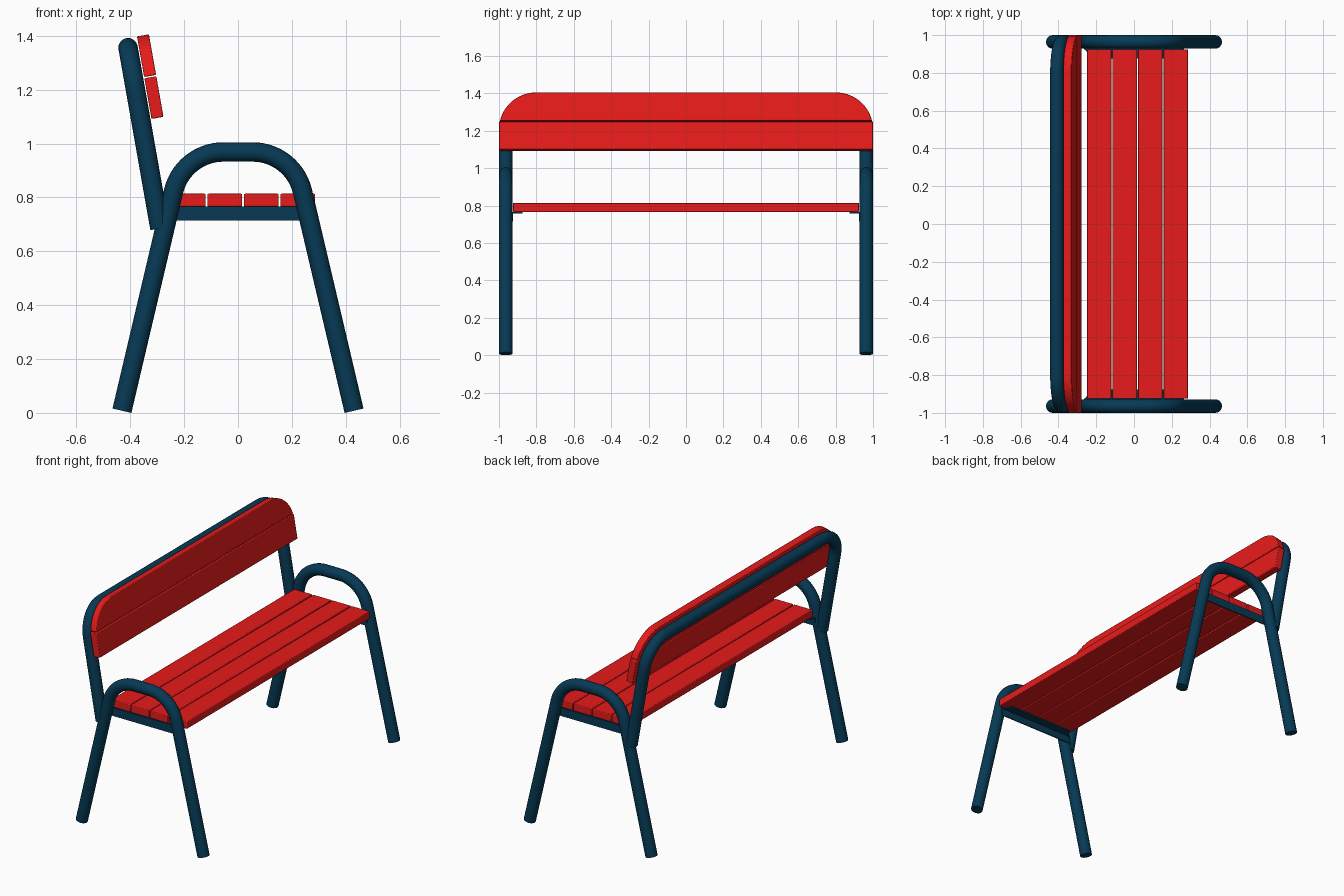
import bpy, bmesh, math
from mathutils import Vector, Matrix

if "Cube" in bpy.data.objects:
    bpy.data.objects.remove(bpy.data.objects["Cube"], do_unlink=True)


def material(name, rgb):
    m = bpy.data.materials.new(name)
    m.use_nodes = True
    m.diffuse_color = (*rgb, 1)
    m.node_tree.nodes["Principled BSDF"].inputs["Base Color"].default_value = (*rgb, 1)
    return m


RED = material("red wood", (0.80, 0.011, 0.011))
BLUE = material("dark blue steel", (0.002, 0.042, 0.09))
TUBE = 0.036          # tube radius
SIDE = 0.964          # y of the side frames
TILT = math.radians(10)
BACK_FOOT = Vector((-0.29, 0, 0.685))
# Local frame of the backrest: X across, Y up the slope, Z towards the sitter
BACK = Matrix.Translation(BACK_FOOT) @ Matrix((
    (0, -math.sin(TILT), math.cos(TILT), 0),
    (1, 0, 0, 0),
    (0, math.cos(TILT), math.sin(TILT), 0),
    (0, 0, 0, 1)))


def fillet(a, corner, b, radius, steps=14):
    """Points of an arc rounding the corner between a and b."""
    a, c, b = Vector(a), Vector(corner), Vector(b)
    da, db = (a - c).normalized(), (b - c).normalized()
    half = da.angle(db) / 2
    centre = c + (da + db).normalized() * radius / math.sin(half)
    p = (c + da * radius / math.tan(half) - centre).normalized()
    q = (c + db * radius / math.tan(half) - centre).normalized()
    return [centre + p.slerp(q, i / steps).normalized() * radius for i in range(steps + 1)]


def rounded_path(a, c1, c2, b, radius):
    return [Vector(a), *fillet(a, c1, c2, radius), *fillet(c1, c2, b, radius), Vector(b)]


def tube(name, points):
    curve = bpy.data.curves.new(name, "CURVE")
    curve.dimensions = "3D"
    curve.bevel_depth = TUBE
    curve.bevel_resolution = 6
    curve.use_fill_caps = True
    spline = curve.splines.new("POLY")
    spline.points.add(len(points) - 1)
    for sp, p in zip(spline.points, points):
        sp.co = (*p, 1)
    curve.materials.append(BLUE)
    ob = bpy.data.objects.new(name, curve)
    bpy.context.collection.objects.link(ob)
    bpy.ops.object.select_all(action="DESELECT")
    ob.select_set(True)
    bpy.context.view_layer.objects.active = ob
    bpy.ops.object.convert(target="MESH")
    bpy.ops.object.shade_smooth_by_angle(angle=math.radians(40))


def plate(name, outline, z0, z1, mat, matrix=Matrix(), bevel=0.0):
    """Extrude a flat outline from z0 to z1, then place it with a matrix."""
    bm = bmesh.new()
    face = bm.faces.new([bm.verts.new((p[0], p[1], z0)) for p in outline])
    ext = bmesh.ops.extrude_face_region(bm, geom=[face])
    verts = [v for v in ext["geom"] if isinstance(v, bmesh.types.BMVert)]
    bmesh.ops.translate(bm, verts=verts, vec=(0, 0, z1 - z0))
    bm.transform(matrix)
    bmesh.ops.recalc_face_normals(bm, faces=bm.faces[:])
    mesh = bpy.data.meshes.new(name)
    bm.to_mesh(mesh)
    bm.free()
    mesh.materials.append(mat)
    ob = bpy.data.objects.new(name, mesh)
    bpy.context.collection.objects.link(ob)
    if bevel:
        mod = ob.modifiers.new("soft edges", "BEVEL")
        mod.width = bevel
        mod.segments = 2
        mod.limit_method = "ANGLE"
    bpy.ops.object.select_all(action="DESELECT")
    ob.select_set(True)
    bpy.context.view_layer.objects.active = ob
    bpy.ops.object.shade_smooth_by_angle(angle=math.radians(30))


def rect(x0, x1, y0, y1):
    return [(x0, y0), (x1, y0), (x1, y1), (x0, y1)]


# Side frames: legs and armrest in one bent tube, with an angle iron under the seat
for side, s in (("right", -1), ("left", 1)):
    y = s * SIDE
    tube(side + "_leg_and_armrest", rounded_path(
        (-0.431, y, 0.008), (-0.205, y, 0.969), (0.205, y, 0.969), (0.431, y, 0.008), 0.19))
    inner, outer, lip = s * 0.925, s * 0.932, s * 0.875
    plate(side + "_support_web", rect(-0.265, 0.265, inner, outer), 0.714, 0.766, BLUE)
    plate(side + "_support_flange",
          [(-0.265, outer), (0.265, outer), (0.225, lip), (-0.225, lip)], 0.758, 0.766, BLUE)

# Backrest hoop
hoop = rounded_path((-SIDE, 0, 0), (-SIDE, 0.682, 0), (SIDE, 0.682, 0), (SIDE, 0, 0), 0.165)
tube("backrest_hoop", [BACK @ p for p in hoop])

# Backrest boards: plain lower board, upper board with rounded top corners
rear, front = 0.040, 0.085
plate("lower_back_board", rect(-1, 1, 0.406, 0.559), rear, front, RED, BACK, 0.004)
bottom, top, radius = 0.564, 0.717, 0.2
arc = []
for i in range(15):
    start = math.asin((bottom - top + radius) / radius)
    a = start + (math.pi / 2 - start) * i / 14
    arc.append((1 - radius + radius * math.cos(a), top - radius + radius * math.sin(a)))
plate("upper_back_board", arc + [(-x, v) for x, v in reversed(arc)],
      rear, front, RED, BACK, 0.004)

# Seat slats
for i in range(4):
    x = -0.249 + i * 0.1355
    plate(f"seat_slat_{i + 1}", rect(x, x + 0.129, -0.925, 0.925),
          0.766, 0.814, RED, bevel=0.004)
